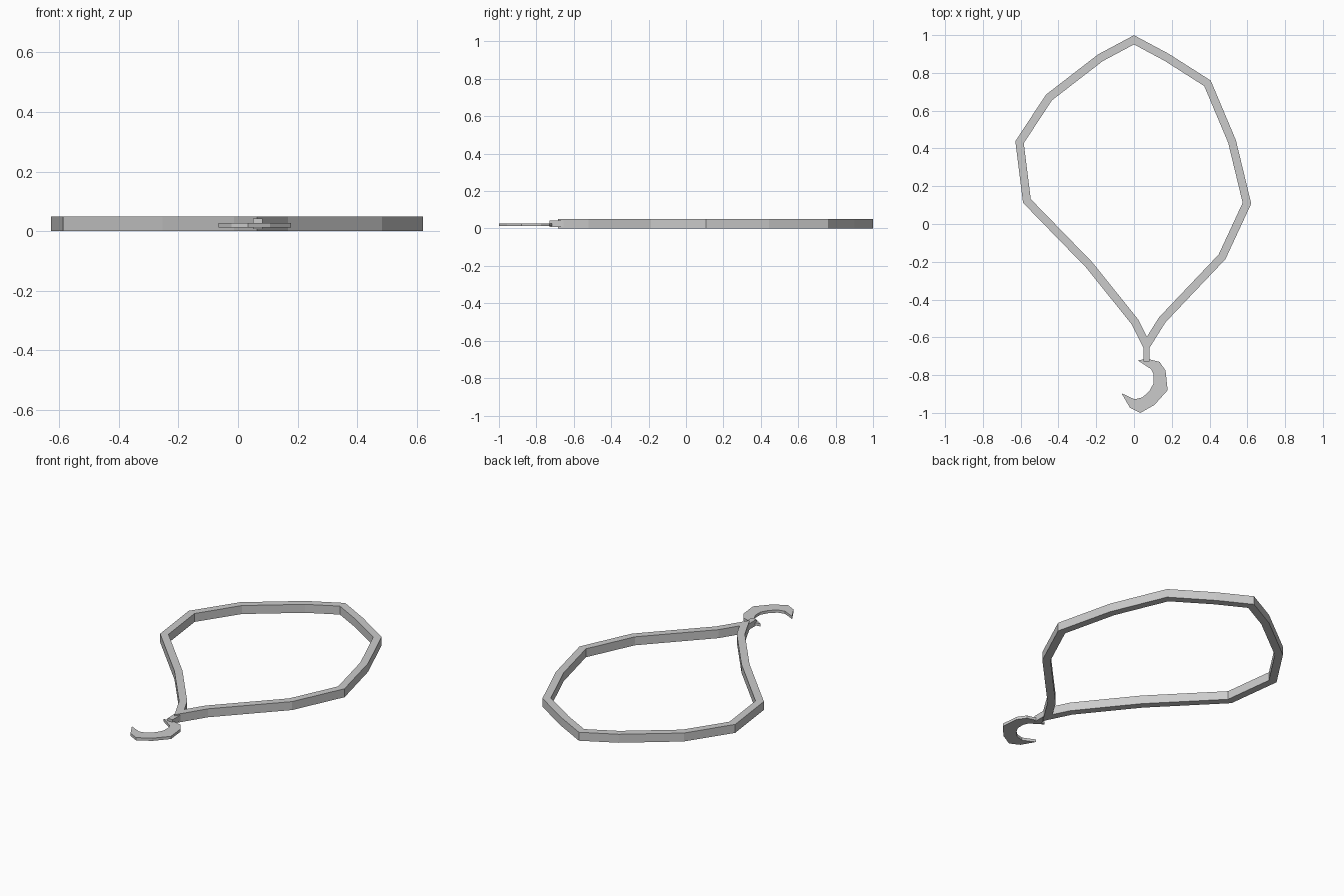
import bpy
import bmesh
from mathutils import Vector

cube = bpy.data.objects.get("Cube")
if cube:
    bpy.data.objects.remove(cube, do_unlink=True)

# Single grey material
grey = bpy.data.materials.new("light grey")
grey.use_nodes = True
colour = (0.6, 0.6, 0.6, 1)
grey.diffuse_color = colour
grey.node_tree.nodes["Principled BSDF"].inputs["Base Color"].default_value = colour


def finish(name, bm):
    bmesh.ops.recalc_face_normals(bm, faces=bm.faces)
    mesh = bpy.data.meshes.new(name)
    bm.to_mesh(mesh)
    bm.free()
    mesh.materials.append(grey)
    obj = bpy.data.objects.new(name, mesh)
    bpy.context.collection.objects.link(obj)
    return obj


def plate(name, outline, bottom, top):
    """Flat outline extruded upwards."""
    bm = bmesh.new()
    face = bm.faces.new([bm.verts.new((x, y, bottom)) for x, y in outline])
    grown = bmesh.ops.extrude_face_region(bm, geom=[face], use_keep_orig=True)
    verts = [g for g in grown["geom"] if isinstance(g, bmesh.types.BMVert)]
    bmesh.ops.translate(bm, verts=verts, vec=(0, 0, top - bottom))
    return finish(name, bm)


def band(name, path, half_width, height):
    """Closed rectangular band with mitred corners along a path."""
    bm = bmesh.new()
    points = [Vector(p) for p in path]
    count = len(points)
    rings = []
    for i, p in enumerate(points):
        before = (p - points[i - 1]).normalized()
        after = (points[(i + 1) % count] - p).normalized()
        normal = Vector((-before.y, before.x))
        miter = (normal + Vector((-after.y, after.x))).normalized()
        offset = miter * (half_width / miter.dot(normal))
        a, b = p + offset, p - offset
        rings.append([bm.verts.new((q.x, q.y, z)) for q, z in
                      ((a, 0), (b, 0), (b, height), (a, height))])
    for i, ring in enumerate(rings):
        following = rings[(i + 1) % count]
        for k in range(4):
            n = (k + 1) % 4
            bm.faces.new((ring[k], ring[n], following[n], following[k]))
    return finish(name, bm)


# Faceted loop
band("loop_band", [
    (0, 0.975), (-0.178, 0.88), (-0.45, 0.67), (-0.606, 0.433),
    (-0.567, 0.122), (-0.237, -0.217), (0.004, -0.517), (0.066, -0.641),
    (0.15, -0.507), (0.466, -0.174), (0.598, 0.11), (0.519, 0.437),
    (0.389, 0.745), (0.172, 0.883)], 0.0215, 0.05)

# Short neck joining loop and hook
plate("neck", [(0.05, -0.65), (0.05, -0.729), (0.083, -0.729), (0.083, -0.65)],
      0.008, 0.043)

# Thin curved hook
plate("hook", [
    (0.02, -0.722), (0.07, -0.714), (0.135, -0.73), (0.167, -0.775),
    (0.178, -0.88), (0.108, -0.958), (0.034, -1.0), (-0.022, -0.972),
    (-0.066, -0.896), (0.003, -0.928), (0.045, -0.918), (0.082, -0.883),
    (0.104, -0.843), (0.104, -0.795), (0.09, -0.768)], 0.012, 0.028)
